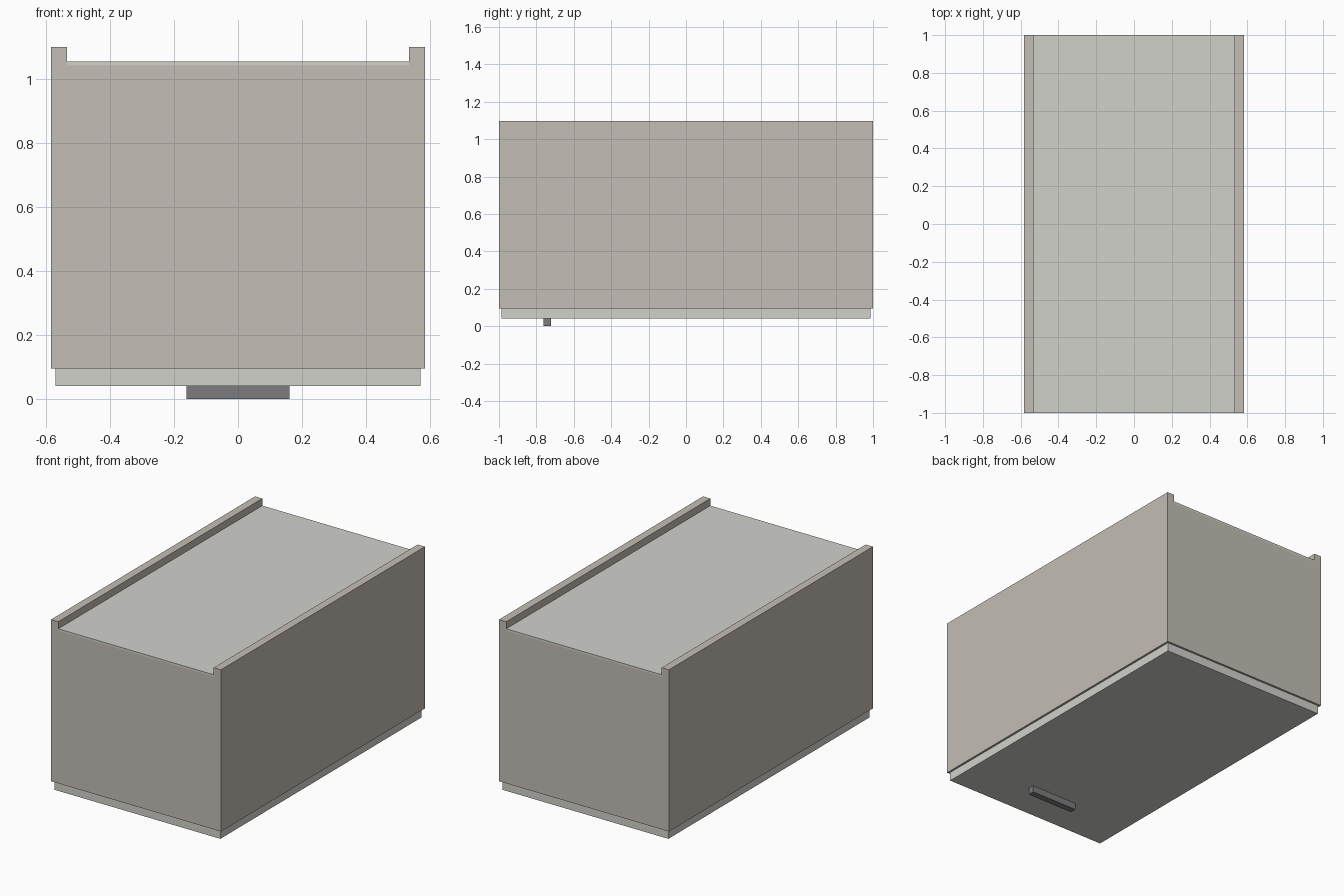
import bpy

if "Cube" in bpy.data.objects:
    bpy.data.objects.remove(bpy.data.objects["Cube"])


def material(name, rgb):
    m = bpy.data.materials.new(name)
    m.diffuse_color = (*rgb, 1)
    m.use_nodes = True
    m.node_tree.nodes["Principled BSDF"].inputs["Base Color"].default_value = m.diffuse_color
    return m


BEIGE = material("beige_board", (0.55, 0.51, 0.46))
PALE = material("pale_panel", (0.64, 0.64, 0.60))
METAL = material("dark_metal", (0.20, 0.20, 0.215))


def box(name, x, y, z, mat):
    """Box from (min, max) ranges on each axis."""
    bpy.ops.mesh.primitive_cube_add(size=1, location=[sum(r) / 2 for r in (x, y, z)])
    ob = bpy.context.object
    ob.name = name
    ob.scale = [r[1] - r[0] for r in (x, y, z)]
    bpy.ops.object.transform_apply(location=False, rotation=False, scale=True)
    ob.data.materials.append(mat)
    return ob


W, IN, T = 0.583, 0.533, 0.05      # half width, inner half width, board thickness
Z0, Z_BACK, Z1 = 0.095, 1.041, 1.098

# Carcass: the cabinet lies with its door facing down
for side, s in (("left", -1), ("right", 1)):
    box(f"{side}_side_panel", sorted((s * IN, s * W)), (-1, 1), (Z0, Z1), BEIGE)
for end, s in (("lower", -1), ("upper", 1)):
    box(f"{end}_end_panel", (-IN, IN), sorted((s * (1 - T), s)), (Z0, Z_BACK), BEIGE)

# Recessed back sheet
box("back_panel", (-IN, IN), (-1, 1), (Z_BACK, 1.054), PALE)

# Door and its bar handle
box("door", (-0.57, 0.57), (-0.987, 0.987), (0.041, Z0), PALE)
box("door_handle", (-0.161, 0.161), (-0.762, -0.722), (0, 0.041), METAL)
